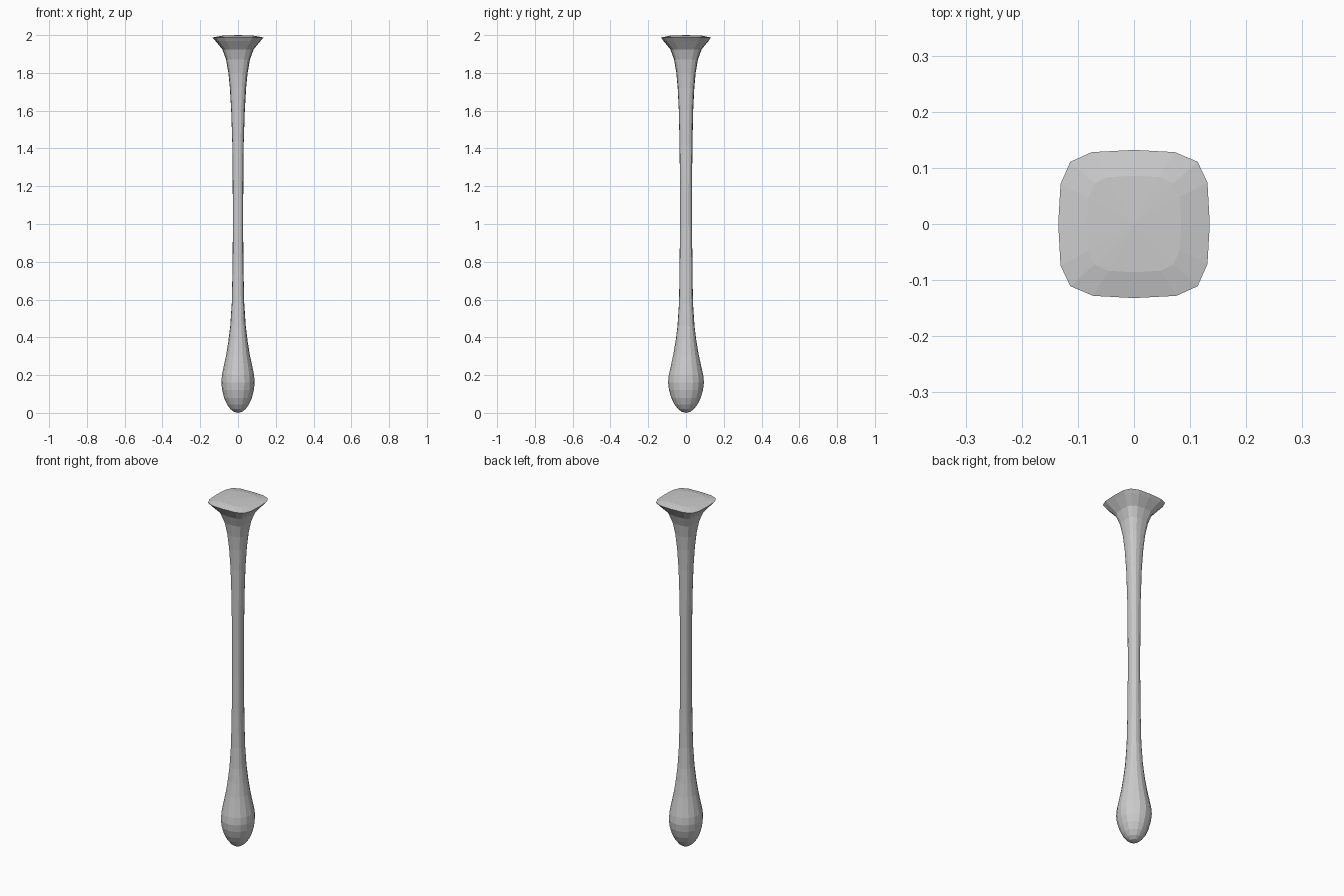
import bpy, bmesh, math

# Cross-section: 16 sides, blended from round (q=0) to rounded square (q=1)
QUARTER = [(1.0, 0.0), (0.97, 0.56), (0.84, 0.84), (0.54, 0.97)]


def section(rx, ry, z, q):
    pts = []
    for i in range(16):
        turn, k = divmod(i, 4)
        sx, sy = QUARTER[k]
        for _ in range(turn):
            sx, sy = -sy, sx
        a = math.tau * i / 16
        pts.append((rx * ((1 - q) * math.cos(a) + q * sx),
                    ry * ((1 - q) * math.sin(a) + q * sy), z))
    return pts


# Profile from bulb tip to flared cap: height, x radius, y radius, squareness
PROFILE = [
    (0.006, 0.022, 0.023, 0), (0.02, 0.040, 0.042, 0), (0.045, 0.058, 0.061, 0),
    (0.08, 0.074, 0.078, 0), (0.12, 0.084, 0.090, 0), (0.16, 0.088, 0.095, 0),
    (0.20, 0.085, 0.091, 0), (0.25, 0.075, 0.080, 0), (0.31, 0.062, 0.067, 0.1),
    (0.38, 0.051, 0.055, 0.2), (0.46, 0.041, 0.045, 0.3), (0.58, 0.033, 0.037, 0.4),
    (0.76, 0.029, 0.034, 0.4), (1.0, 0.027, 0.032, 0.4), (1.2, 0.028, 0.032, 0.4),
    (1.42, 0.030, 0.034, 0.4), (1.6, 0.036, 0.038, 0.4), (1.72, 0.043, 0.044, 0.5),
    (1.8, 0.051, 0.051, 0.6), (1.87, 0.063, 0.063, 0.7), (1.925, 0.083, 0.083, 0.8),
    (1.97, 0.120, 0.120, 1), (1.987, 0.135, 0.132, 1), (1.997, 0.084, 0.086, 1),
]

# Stretched drop: loft the sections and close both ends
bm = bmesh.new()
rings = [[bm.verts.new(p) for p in section(rx, ry, z, q)] for z, rx, ry, q in PROFILE]
for low, high in zip(rings, rings[1:]):
    for i in range(16):
        j = (i + 1) % 16
        bm.faces.new((low[i], low[j], high[j], high[i]))
for ring, z in ((rings[0], 0.0), (rings[-1], 2.0)):
    tip = bm.verts.new((0, 0, z))
    for i in range(16):
        bm.faces.new((ring[i], ring[(i + 1) % 16], tip))
bmesh.ops.recalc_face_normals(bm, faces=bm.faces)
mesh = bpy.data.meshes.new("stretched_drop")
bm.to_mesh(mesh)
bm.free()
drop = bpy.data.objects.new("stretched_drop", mesh)
bpy.context.collection.objects.link(drop)
